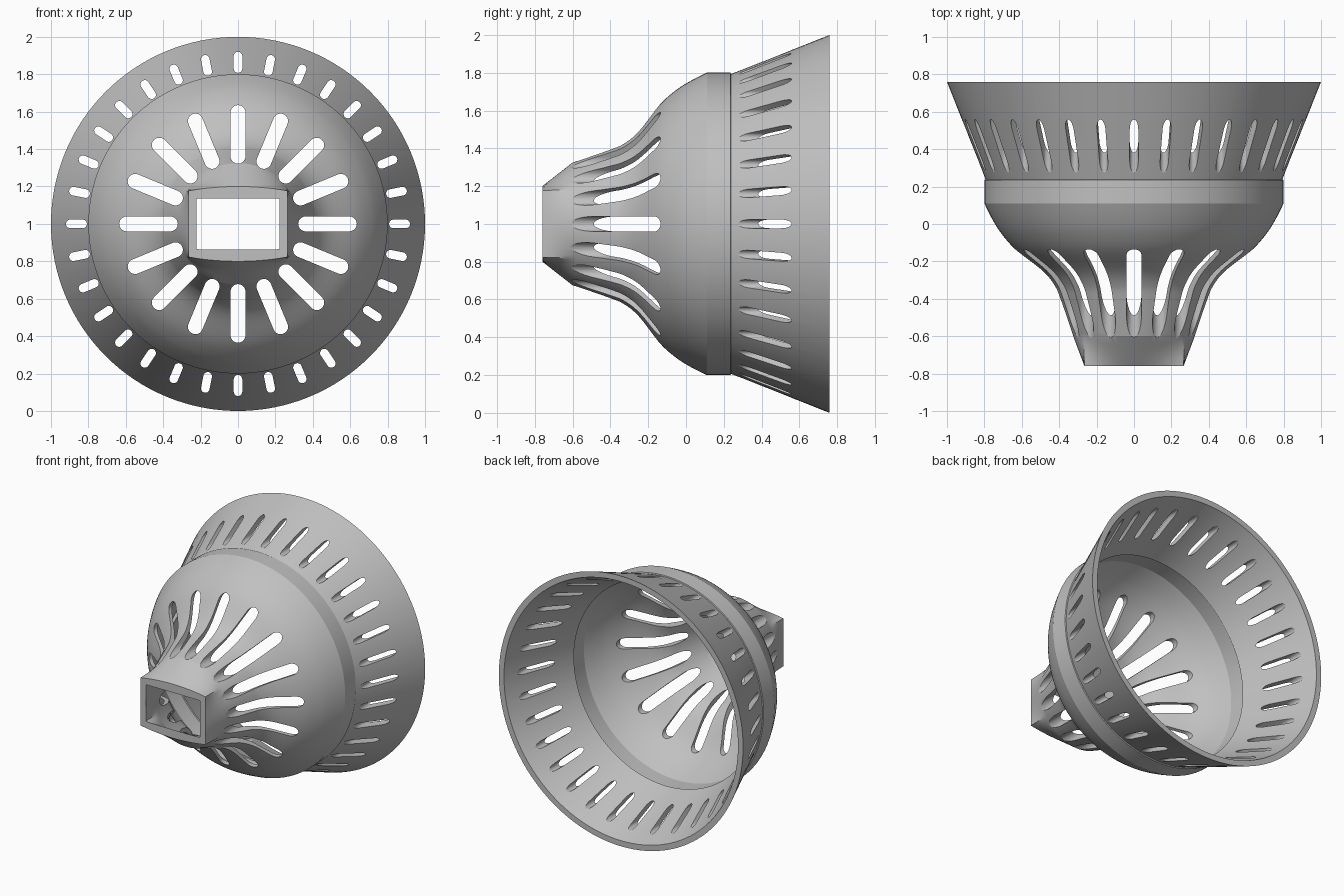
import bpy, bmesh, math

cube = bpy.data.objects.get("Cube")
if cube:
    bpy.data.objects.remove(cube)

SEGMENTS = 128
WALL = 0.042
FRONT, BACK, NECK = -0.76, 0.76, -0.6

grey = bpy.data.materials.new("plain grey")
grey.use_nodes = True
colour = (0.53, 0.53, 0.53, 1)
grey.diffuse_color = colour
grey.node_tree.nodes["Principled BSDF"].inputs["Base Color"].default_value = colour


def make_object(name, bm):
    bmesh.ops.recalc_face_normals(bm, faces=bm.faces)
    mesh = bpy.data.meshes.new(name)
    bm.to_mesh(mesh)
    bm.free()
    obj = bpy.data.objects.new(name, mesh)
    bpy.context.collection.objects.link(obj)
    return obj


def smooth_curve(points, steps):
    """Catmull-Rom curve through (y, radius) points."""
    pts = [points[0]] + points + [points[-1]]
    out = []
    for a, b, c, d in zip(pts, pts[1:], pts[2:], pts[3:]):
        for i in range(steps):
            t = i / steps
            out.append(tuple(
                0.5 * (2 * q + (s - p) * t + (2 * p - 5 * q + 4 * s - u) * t * t
                       + (3 * q - p - 3 * s + u) * t ** 3)
                for p, q, s, u in zip(a, b, c, d)))
    return out + [points[-1]]


def box_radius(angle, half_w, half_h, bulge):
    """Distance from the axis to a rectangle with slightly bowed top and bottom."""
    c, s = abs(math.cos(angle)), abs(math.sin(angle))
    if s * half_w <= c * half_h:
        return half_w / c
    r = half_h / s
    for _ in range(6):
        r = (half_h + bulge * (1 - (r * c / half_w) ** 2)) / s
    return r


# Bell, band and flared skirt profile as (y, radius)
bell = smooth_curve([(NECK, 0.325), (-0.5, 0.36), (-0.4, 0.395), (-0.33, 0.425),
                     (-0.25, 0.49), (-0.14, 0.63), (-0.05, 0.71), (0.03, 0.76),
                     (0.11, 0.8)], 4)
profile = bell + [(0.235, 0.8), (0.238, 0.793), (BACK, 1.0)]
angles = [2 * math.pi * i / SEGMENTS for i in range(SEGMENTS)]


def shell_rings(offset, half_w, half_h, bulge):
    """Rings from the rectangular mouth through the neck to the back rim."""
    box = [box_radius(a, half_w, half_h, bulge) for a in angles]
    rings = []
    for i in range(4):
        t = i / 4
        rings.append((FRONT + t * (NECK - FRONT),
                      [b + t * (profile[0][1] - offset - b) for b in box]))
    return rings + [(y, [r - offset] * SEGMENTS) for y, r in profile]


# Hollow shell: outside skin forward, inside skin back, closed at both rims
rings = (shell_rings(0, 0.265, 0.177, 0.023)
         + shell_rings(WALL, 0.222, 0.137, 0)[::-1])
bm = bmesh.new()
loops = [[bm.verts.new((r * math.cos(a), y, 1 + r * math.sin(a)))
          for a, r in zip(angles, radii)] for y, radii in rings]
for k, lower in enumerate(loops):
    upper = loops[(k + 1) % len(loops)]
    for i in range(SEGMENTS):
        j = (i + 1) % SEGMENTS
        bm.faces.new((lower[i], lower[j], upper[j], upper[i]))
shell = make_object("slotted_shade", bm)
shell.data.materials.append(grey)


def add_slots(bm, count, inner, outer, width, y0, y1, arc=14):
    """Radial rows of round-ended prisms running along the axis."""
    h = width / 2
    outline = []
    for centre, start in ((outer - h, -math.pi / 2), (inner + h, math.pi / 2)):
        for i in range(arc + 1):
            a = start + math.pi * i / arc
            outline.append((centre + h * math.cos(a), h * math.sin(a)))
    for n in range(count):
        turn = 2 * math.pi * n / count
        c, s = math.cos(turn), math.sin(turn)
        ends = [[bm.verts.new((u * c - v * s, y, 1 + u * s + v * c))
                 for u, v in outline] for y in (y0, y1)]
        bm.faces.new(ends[0])
        bm.faces.new(ends[1][::-1])
        for i in range(len(outline)):
            j = (i + 1) % len(outline)
            bm.faces.new((ends[0][i], ends[1][i], ends[1][j], ends[0][j]))


# Long slots in the bell, short slots in the skirt
bm = bmesh.new()
add_slots(bm, 16, 0.322, 0.635, 0.08, -0.85, 0.1)
add_slots(bm, 32, 0.808, 0.92, 0.046, 0.18, 0.85)
cutter = make_object("slot_cutter", bm)

cut = shell.modifiers.new("slots", 'BOOLEAN')
cut.operation = 'DIFFERENCE'
cut.solver = 'EXACT'
cut.object = cutter
bpy.ops.object.select_all(action='DESELECT')
bpy.context.view_layer.objects.active = shell
shell.select_set(True)
bpy.ops.object.modifier_apply(modifier=cut.name)
bpy.data.objects.remove(cutter)
bpy.ops.object.shade_smooth_by_angle(angle=math.radians(16))
